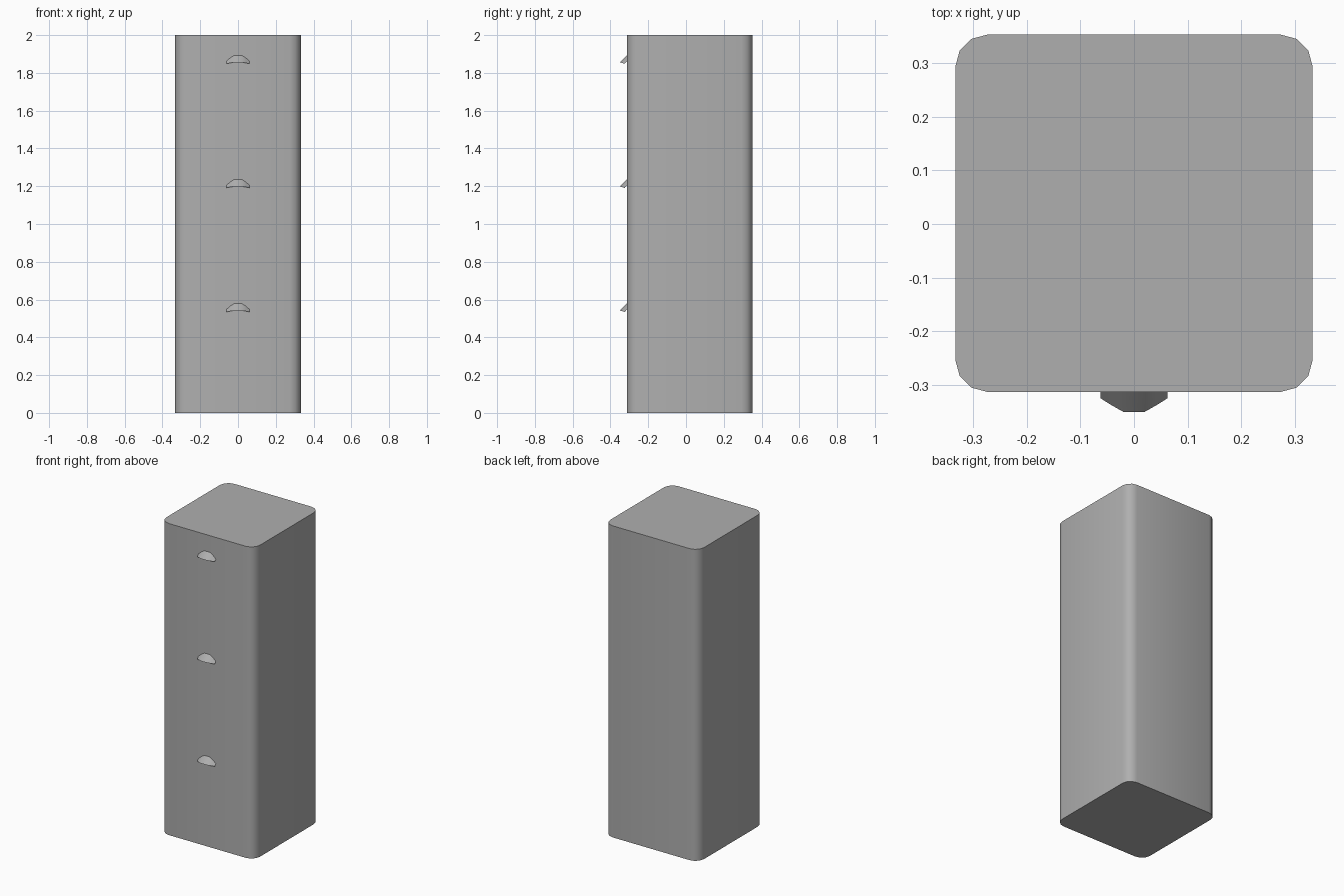
import bpy, bmesh

if "Cube" in bpy.data.objects:
    bpy.data.objects.remove(bpy.data.objects["Cube"])

FRONT = -0.313   # y of the cabinet front
BACK = 0.353
HALF_W = 0.333

# Mid-grey painted metal
grey = bpy.data.materials.new("grey_metal")
grey.diffuse_color = (0.43, 0.43, 0.43, 1)
grey.use_nodes = True
grey.node_tree.nodes["Principled BSDF"].inputs["Base Color"].default_value = grey.diffuse_color


def finish(name, bm, angle):
    mesh = bpy.data.meshes.new(name)
    bm.to_mesh(mesh)
    bm.free()
    mesh.materials.append(grey)
    obj = bpy.data.objects.new(name, mesh)
    bpy.context.collection.objects.link(obj)
    bpy.ops.object.select_all(action='DESELECT')
    obj.select_set(True)
    bpy.context.view_layer.objects.active = obj
    bpy.ops.object.shade_smooth_by_angle(angle=angle)
    return obj


# Cabinet body: tall box with rounded vertical edges
bm = bmesh.new()
bmesh.ops.create_cube(bm, size=1)
for v in bm.verts:
    v.co.x *= 2 * HALF_W
    v.co.y = v.co.y * (BACK - FRONT) + (BACK + FRONT) / 2
    v.co.z = (v.co.z + 0.5) * 2
upright = [e for e in bm.edges if abs(e.verts[0].co.z - e.verts[1].co.z) > 1]
bmesh.ops.bevel(bm, geom=upright, offset=0.06, segments=3, profile=0.5,
                affect='EDGES')
finish("cabinet_body", bm, 0.7)

# Drawer pulls: open sloping hoods, (x, z) where they meet the front
# and (x, y, z) along the lip
WALL = [(-0.062, 0.013), (-0.042, 0.031), (-0.02, 0.045)]
LIP = [(-0.062, -0.325, 0.0), (-0.043, -0.337, 0.004), (-0.02, -0.35, 0.008)]


def mirrored(points):
    return points + [(-p[0], *p[1:]) for p in reversed(points)]


def drawer_pull(name, z):
    bm = bmesh.new()
    wall = [bm.verts.new((x, FRONT, z + h)) for x, h in mirrored(WALL)]
    lip = [bm.verts.new((x, y, z + h)) for x, y, h in mirrored(LIP)]
    for i in range(len(wall) - 1):
        bm.faces.new((wall[i], lip[i], lip[i + 1], wall[i + 1]))
    finish(name, bm, 0.8)


for i, name in enumerate(("lower_pull", "middle_pull", "upper_pull")):
    drawer_pull(name, 0.534 + 0.657 * i)
